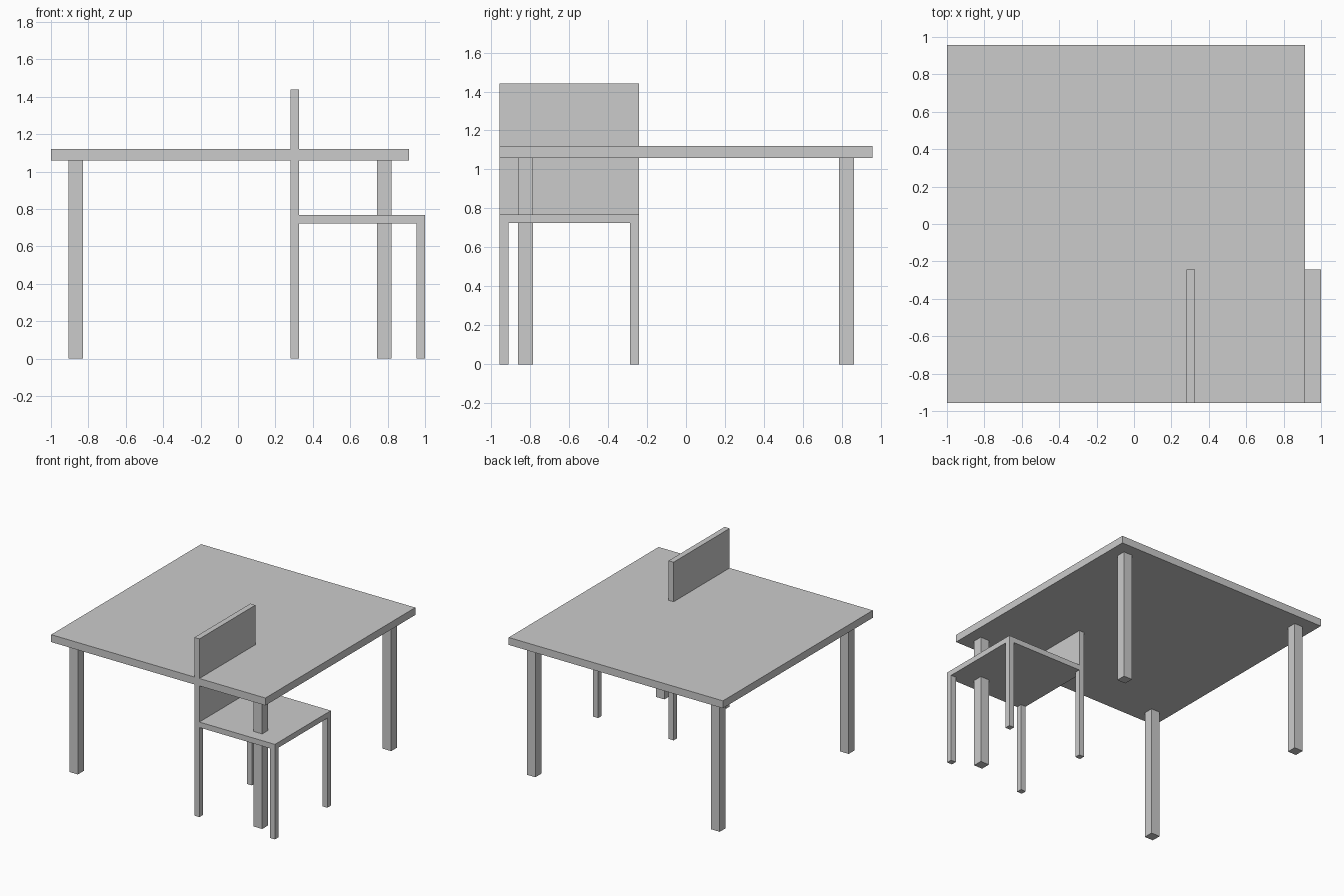
import bpy

cube = bpy.data.objects.get("Cube")
if cube:
    bpy.data.objects.remove(cube, do_unlink=True)

grey = bpy.data.materials.new("plain_grey")
grey.use_nodes = True
colour = (0.6, 0.6, 0.6, 1)
grey.diffuse_color = colour
grey.node_tree.nodes["Principled BSDF"].inputs["Base Color"].default_value = colour


def box(name, x, y, z):
    """Box from (low, high) ranges on each axis."""
    ranges = (x, y, z)
    bpy.ops.mesh.primitive_cube_add(size=1, location=[(a + b) / 2 for a, b in ranges])
    obj = bpy.context.object
    obj.name = name
    obj.scale = [b - a for a, b in ranges]
    bpy.ops.object.transform_apply(location=False, rotation=False, scale=True)
    obj.data.materials.append(grey)
    return obj


def corner_legs(prefix, x, y, inset, width, top):
    """Four square legs set in from the corners of a rectangle."""
    def ends(low, high):
        return ((low + inset, low + inset + width),
                (high - inset - width, high - inset))
    for side, xr in zip(("right", "left"), ends(*x)):
        for end, yr in zip(("front", "back"), ends(*y)):
            box(f"{prefix}_leg_{end}_{side}", xr, yr, (0, top))


# Table
table_x, table_y = (-1, 0.915), (-0.957, 0.957)
box("table_top", table_x, table_y, (1.06, 1.12))
corner_legs("table", table_x, table_y, 0.095, 0.077, 1.06)

# Chair, tucked under the table with its backrest on the inner side
chair_x, chair_y = (0.28, 1), (-0.957, -0.242)
thickness = 0.045
box("chair_seat", chair_x, chair_y, (0.724, 0.768))
box("chair_backrest", (chair_x[0], chair_x[0] + thickness), chair_y, (0.768, 1.44))
corner_legs("chair", chair_x, chair_y, 0, thickness, 0.724)
